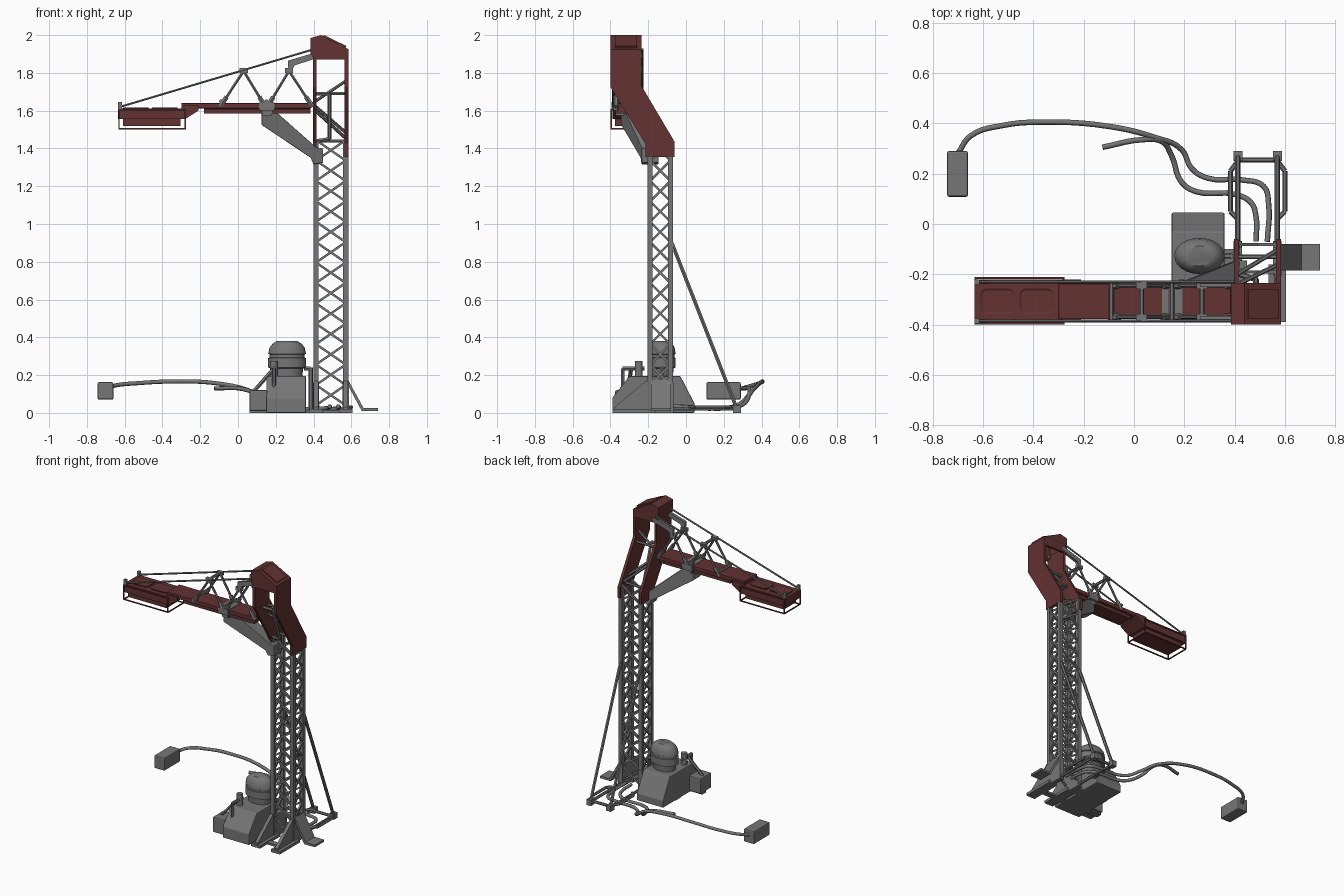
import bpy, bmesh, math
from mathutils import Vector, Matrix

if "Cube" in bpy.data.objects:
    bpy.data.objects.remove(bpy.data.objects["Cube"])


def material(name, rgb):
    m = bpy.data.materials.new(name)
    m.diffuse_color = (*rgb, 1)
    m.use_nodes = True
    m.node_tree.nodes["Principled BSDF"].inputs["Base Color"].default_value = m.diffuse_color
    return m


RED = material("dark_red_paint", (0.125, 0.032, 0.032))
GREY = material("steel_grey", (0.18, 0.18, 0.18))


def finish(name, bm, mat, bevel=0, smooth=False):
    bmesh.ops.recalc_face_normals(bm, faces=bm.faces)
    me = bpy.data.meshes.new(name)
    bm.to_mesh(me)
    bm.free()
    me.materials.append(mat)
    ob = bpy.data.objects.new(name, me)
    bpy.context.collection.objects.link(ob)
    if bevel:
        b = ob.modifiers.new("bevel", 'BEVEL')
        b.width, b.segments = bevel, 2
    if smooth:
        bpy.context.view_layer.objects.active = ob
        ob.select_set(True)
        bpy.ops.object.shade_smooth_by_angle(angle=math.radians(40))
        ob.select_set(False)
    return ob


def boxes(name, spans, mat, bevel=0):
    """Each span is x0, x1, y0, y1, z0, z1."""
    bm = bmesh.new()
    for x0, x1, y0, y1, z0, z1 in spans:
        mx = Matrix.Translation(((x0 + x1) / 2, (y0 + y1) / 2, (z0 + z1) / 2))
        bmesh.ops.create_cube(bm, size=1, matrix=mx @ Matrix.Diagonal((x1 - x0, y1 - y0, z1 - z0, 1)))
    return finish(name, bm, mat, bevel)


def rods(name, pairs, r, mat, sides=6):
    bm = bmesh.new()
    for a, b in pairs:
        a, b = Vector(a), Vector(b)
        d = b - a
        mx = Matrix.Translation((a + b) / 2) @ d.to_track_quat('Z', 'Y').to_matrix().to_4x4()
        mx = mx @ Matrix.Rotation(math.pi / sides, 4, 'Z')
        bmesh.ops.create_cone(bm, cap_ends=True, segments=sides, radius1=r, radius2=r,
                              depth=d.length, matrix=mx)
    return finish(name, bm, mat, smooth=sides > 4)


def prism(name, profile, axis, spans, mat, bevel=0):
    """Extrude a profile along x (points y,z) or y (points x,z) for each span."""
    bm = bmesh.new()
    for lo, hi in spans:
        rings = [[bm.verts.new((t, p, q) if axis == 'x' else (p, t, q)) for p, q in profile]
                 for t in (lo, hi)]
        n = len(profile)
        bm.faces.new(rings[0])
        bm.faces.new(rings[1][::-1])
        for i in range(n):
            j = (i + 1) % n
            bm.faces.new((rings[0][i], rings[0][j], rings[1][j], rings[1][i]))
    return finish(name, bm, mat, bevel)


def hose(name, pts, r, mat):
    cu = bpy.data.curves.new(name, 'CURVE')
    cu.dimensions, cu.bevel_depth, cu.bevel_resolution = '3D', r, 2
    cu.use_fill_caps, cu.resolution_u = True, 5
    s = cu.splines.new('BEZIER')
    s.bezier_points.add(len(pts) - 1)
    for bp, p in zip(s.bezier_points, pts):
        bp.co = p
        bp.handle_left_type = bp.handle_right_type = 'AUTO'
    cu.materials.append(mat)
    ob = bpy.data.objects.new(name, cu)
    bpy.context.collection.objects.link(ob)


# Lattice tower
PX, PY = (0.413, 0.57), (-0.19, -0.082)
boxes("tower_posts", [(x - .014, x + .014, y - .013, y + .013, 0, 1.44) for x in PX for y in PY], GREY)
lattice, cells, z0, dz = [], 13, 0.04, 0.108
for i in range(cells):
    a, b = z0 + i * dz, z0 + (i + 1) * dz
    for lo, hi in ((a, b), (b, a)):
        lattice += [((PX[0], y, lo), (PX[1], y, hi)) for y in PY]
        if i > 0:
            lattice += [((x, PY[0], lo), (x, PY[1], hi)) for x in PX]
rods("tower_lattice", lattice, 0.0085, GREY, 4)
boxes("tower_base_plates", [(x - .017, x + .017, -.205, -.067, 0, .16) for x in PX], GREY)

# Tower feet
prism("front_feet", [(-.38, 0), (-.38, .03), (-.21, .17), (-.19, .17), (-.19, 0)], 'x',
      [(x - .012, x + .012) for x in PX], GREY)
boxes("foot_pads", [(x - .035, x + .035, -.39, -.16, 0, .02) for x in PX], GREY)
prism("side_foot", [(.58, .18), (.665, .025), (.74, .025), (.74, .01), (.655, .01), (.575, .16)], 'y',
      [(-.185, -.08)], GREY)

# Rear stays with ground frame
rods("rear_stays", [((x, -.075, .9), (x, .27, .02)) for x in PX], 0.011, GREY)
ground = [((x, -.08, .02), (x, .28, .02)) for x in PX] + [((PX[0], .255, .02), (PX[1], .255, .02))]
for x, s in zip(PX, (-1, 1)):
    loop = [(x, .25), (x + s * .03, .21), (x + s * .03, .05), (x, .02)]
    ground += [((*a, .03), (*b, .03)) for a, b in zip(loop, loop[1:])]
rods("ground_frame", ground, 0.01, GREY)
boxes("stay_brackets", [(x - .018, x + .018, .25, .29, 0, .04) for x in PX], GREY)

# Offset neck plates and head hood
neck = [(-.215, 1.355), (-.06, 1.355), (-.06, 1.435), (-.235, 1.73), (-.235, 1.9),
        (-.40, 1.9), (-.40, 1.725), (-.215, 1.425)]
prism("neck_plates", neck, 'x', [(.397, .416), (.565, .585)], RED)
hood = [(.385, 1.90), (.385, 1.985), (.44, 2.0), (.585, 1.925), (.585, 1.87), (.565, 1.87),
        (.565, 1.91), (.44, 1.975), (.405, 1.965), (.405, 1.87)]
prism("head_hood", hood, 'y', [(-.395, -.24)], RED)
cheek = [(.385, 1.90), (.385, 1.985), (.44, 2.0), (.585, 1.925), (.585, 1.87), (.405, 1.87)]
prism("head_cheeks", cheek, 'y', [(-.40, -.385), (-.25, -.235)], RED)
prism("hood_panel", [(.45, 1.995), (.57, 1.933), (.575, 1.942), (.455, 2.0)], 'y', [(-.375, -.26)], RED)

# Braces and conduit between the neck plates
rods("neck_braces", [((.41, -.26, 1.65), (.575, -.28, 1.76)), ((.39, -.25, 1.64), (.575, -.16, 1.48)),
                     ((.41, -.2, 1.6), (.575, -.1, 1.45)), ((.41, -.13, 1.44), (.575, -.13, 1.44)),
                     ((.41, -.25, 1.69), (.575, -.25, 1.69))], 0.009, GREY)
rods("neck_conduit", [((.41, -.3, 1.69), (.485, -.3, 1.69)), ((.485, -.3, 1.69), (.485, -.22, 1.45)),
                      ((.485, -.22, 1.45), (.42, -.2, 1.44))], 0.011, GREY)

# Jib beam and end housing
boxes("jib_beam", [(-.18, .385, -.365, -.25, 1.585, 1.61), (-.30, .385, -.378, -.237, 1.612, 1.64),
                   (-.18, .385, -.355, -.26, 1.605, 1.615)], RED, 0.003)
prism("jib_end_housing", [(-.635, 1.555), (-.635, 1.612), (-.30, 1.612), (-.285, 1.628), (-.21, 1.628),
                          (-.21, 1.60), (-.28, 1.555)], 'y', [(-.39, -.22)], RED)
for k, (x0, x1) in enumerate(((-.61, -.475), (-.455, -.32))):
    bm = bmesh.new()
    mx = Matrix.Translation(((x0 + x1) / 2, -.307, 1.614)) @ Matrix.Diagonal((x1 - x0, .10, .008, 1))
    bmesh.ops.create_cube(bm, size=1, matrix=mx)
    bmesh.ops.bevel(bm, geom=[e for e in bm.edges if abs(e.verts[0].co.z - e.verts[1].co.z) > .004],
                    offset=.022, segments=3, affect='EDGES', profile=.5)
    top = [f for f in bm.faces if f.calc_center_median().z > 1.617]
    bmesh.ops.inset_region(bm, faces=top, thickness=.008, depth=-.005)
    finish("housing_panel_%d" % k, bm, RED)
boxes("lamp_block", [(-.61, -.305, -.375, -.24, 1.52, 1.56)], RED)

# Guard cage under the lamp
corners = [(-.63, -.395), (-.28, -.395), (-.28, -.215), (-.63, -.215)]
cage = [((*c, 1.505), (*c, 1.61)) for c in corners]
for z in (1.505, 1.605):
    cage += [((*a, z), (*b, z)) for a, b in zip(corners, corners[1:] + corners[:1])]
rods("lamp_guard", cage, 0.005, RED, 4)

# Jib truss, tie cables and brackets, mirrored front to back
truss, clevises, ties, posts = [], [], [], []
for y in (-.37, -.245):
    for apex, feet in (((.03, 1.81), (-.095, .145)), ((.27, 1.81), (.155, .395))):
        for fx in feet:
            a, b = Vector((apex[0], y, apex[1])), Vector((fx, y, 1.62))
            truss.append((a, b))
            clevises.append((b, b.lerp(a, .28)))
for y in (-.385, -.23):
    ties.append(((-.625, y, 1.62), (.40, y, 1.925)))
    posts.append((-.635, -.615, y - .01, y + .01, 1.6, 1.645))
rods("jib_truss", truss, 0.008, GREY)
rods("truss_clevises", clevises, 0.014, GREY)
rods("tie_cables", ties, 0.006, GREY)
rods("truss_cross_bars", [((x, -.385, z), (x, -.23, z)) for x, z in
                          ((.03, 1.815), (.27, 1.815), (-.09, 1.65), (.15, 1.65))], 0.01, GREY)
boxes("tie_posts", posts, GREY)
boxes("apex_blocks", [(x - .022, x + .022, y - .013, y + .013, 1.80, 1.825)
                      for x in (.03, .27) for y in (-.37, -.245)], GREY)
prism("head_link", [(.265, 1.83), (.265, 1.865), (.40, 1.905), (.425, 1.905), (.425, 1.88), (.30, 1.84),
                    (.285, 1.81)], 'y', [(-.385, -.365), (-.25, -.23)], GREY)
boxes("jib_saddle", [(.112, .192, -.385, -.23, 1.60, 1.643), (.13, .18, -.37, -.245, 1.575, 1.61)], GREY)

# Diagonal strut, swung in from the jib to the tower
strut = prism("jib_strut", [(.125, 1.595), (.2, 1.595), (.415, 1.405), (.45, 1.40), (.45, 1.325),
                            (.40, 1.315), (.385, 1.35), (.125, 1.525)], 'y', [(-.045, .045)], GREY, 0.004)
for v in strut.data.vertices:
    v.co.y += -.30 + .11 * min(1, max(0, (v.co.x - .15) / .25))

# Pump housing
prism("pump_housing", [(-.39, 0), (-.39, .08), (-.30, .195), (-.03, .195), (.045, .05), (.045, 0)], 'x',
      [(.15, .36)], GREY, 0.006)
boxes("pump_side_box", [(.06, .155, -.375, -.25, .01, .12)], GREY, 0.008)
boxes("pump_skid", [(.06, .60, -.31, -.27, 0, .015), (.15, .42, -.16, -.1, 0, .015)], GREY)

# Motor with banded dome
bm = bmesh.new()
rings = [(.19, .80), (.235, .85), (.24, 1), (.29, 1), (.293, .93), (.31, .93), (.313, 1), (.345, .93),
         (.365, .78), (.38, .55)]
prev = None
for z, s in rings:
    ring = [bm.verts.new((.26 + .1 * s * math.cos(a), -.127 + .072 * s * math.sin(a), z))
            for a in (math.tau * i / 24 for i in range(24))]
    if prev:
        for i in range(24):
            bm.faces.new((prev[i], prev[(i + 1) % 24], ring[(i + 1) % 24], ring[i]))
    else:
        bm.faces.new(ring[::-1])
    prev = ring
bm.faces.new(prev)
finish("motor_dome", bm, GREY, smooth=True)

# Pump pipes
rods("pump_pipes", [((.35, -.127, .235), (.385, -.127, .235)), ((.385, -.127, .24), (.385, -.127, .02)),
                    ((.19, -.335, .13), (.19, -.335, .235)), ((.19, -.335, .235), (.19, -.22, .235)),
                    ((.08, -.31, .11), (.19, -.29, .235))], 0.011, GREY)
rods("pump_valve", [((.19, -.25, .18), (.19, -.25, .275))], 0.021, GREY, 10)

# Ground hoses and remote box
hose("long_hose", [(-.70, .28, .125), (-.65, .35, .145), (-.52, .392, .158), (-.35, .405, .166),
                   (-.1, .388, .155), (.08, .345, .11), (.19, .295, .04), (.23, .22, .025), (.29, .183, .022),
                   (.43, .175, .022), (.515, .15, .022), (.535, .08, .025), (.53, -.07, .035)], 0.011, GREY)
hose("short_hose", [(-.125, .305, .13), (.03, .335, .125), (.11, .328, .09), (.15, .27, .04),
                    (.19, .165, .025), (.25, .128, .022), (.4, .118, .022), (.465, .085, .025),
                    (.485, .03, .03), (.485, -.07, .035)], 0.011, GREY)
boxes("remote_box", [(-.743, -.66, .108, .29, .07, .163)], GREY, 0.008)
